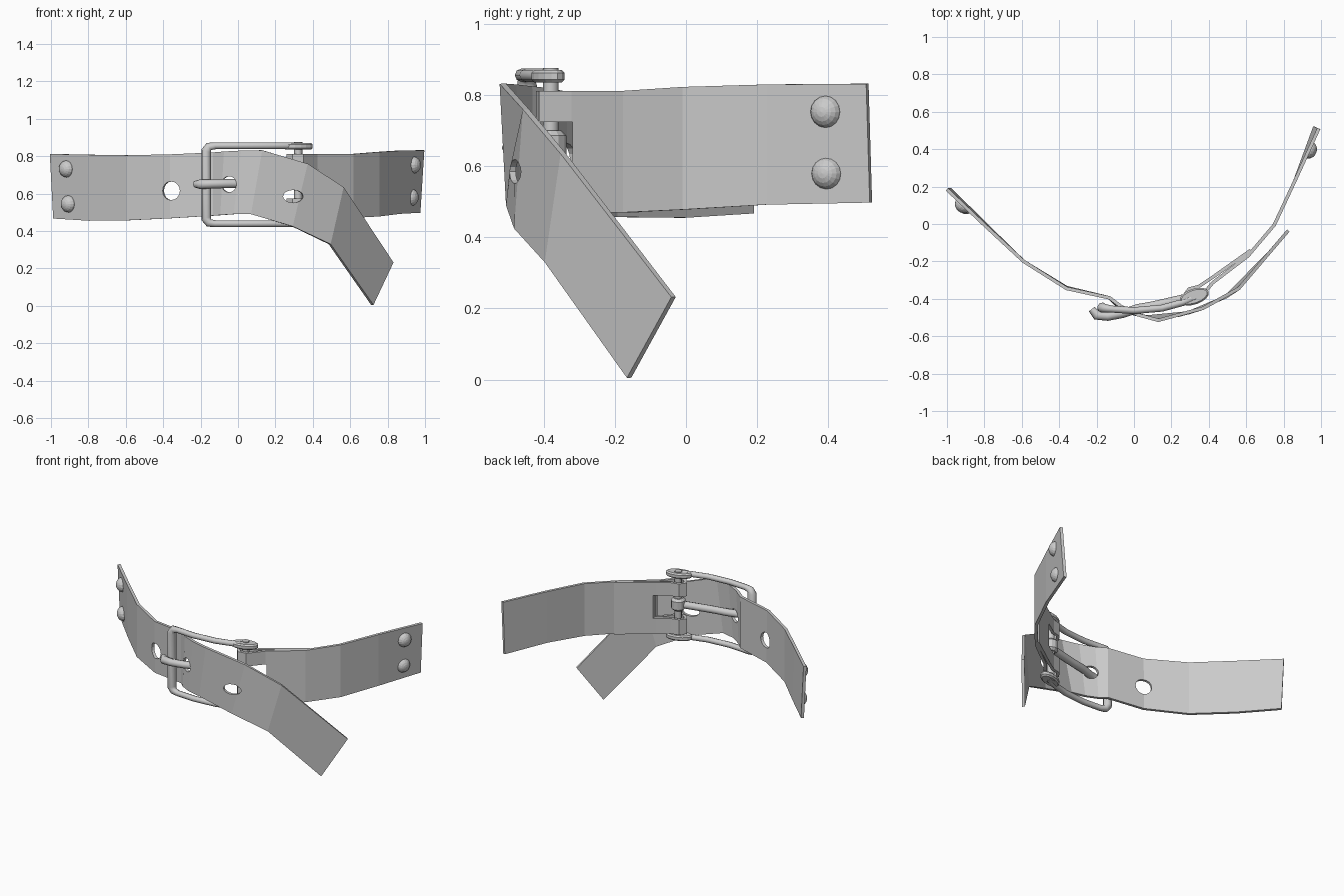
import bpy, bmesh, math
from mathutils import Vector, Matrix

if "Cube" in bpy.data.objects:
    bpy.data.objects.remove(bpy.data.objects["Cube"])


def link(name, mesh_or_curve):
    ob = bpy.data.objects.new(name, mesh_or_curve)
    bpy.context.collection.objects.link(ob)
    return ob


def from_bm(name, bm):
    bmesh.ops.recalc_face_normals(bm, faces=bm.faces)
    me = bpy.data.meshes.new(name)
    bm.to_mesh(me)
    bm.free()
    return link(name, me)


def apply_mods(ob):
    bpy.context.view_layer.objects.active = ob
    for m in list(ob.modifiers):
        bpy.ops.object.modifier_apply(modifier=m.name)


def strap(name, sections, thickness):
    """Ribbon through (top edge, bottom edge) pairs, given thickness."""
    bm = bmesh.new()
    rows = [[bm.verts.new(p) for p in s] for s in sections]
    for a, b in zip(rows, rows[1:]):
        bm.faces.new((a[0], b[0], b[1], a[1]))
    ob = from_bm(name, bm)
    m = ob.modifiers.new("thick", 'SOLIDIFY')
    m.thickness, m.offset, m.use_even_offset = thickness, 0, True
    apply_mods(ob)
    return ob


def cut(ob, bm):
    tool = from_bm("cutter", bm)
    tool.hide_render = True
    m = ob.modifiers.new("cut", 'BOOLEAN')
    m.operation, m.object, m.solver = 'DIFFERENCE', tool, 'EXACT'
    apply_mods(ob)
    bpy.data.objects.remove(tool)


def punch(ob, x, y, z, rx, rz, turn=0):
    """Oval hole through the strap; turn is the heading of its axis about z."""
    bm = bmesh.new()
    bmesh.ops.create_cone(bm, cap_ends=True, segments=16, radius1=1, radius2=1, depth=0.16,
                          matrix=Matrix.Translation((x, y, z)) @ Matrix.Rotation(turn, 4, 'Z')
                          @ Matrix.Rotation(math.pi / 2, 4, 'X') @ Matrix.Diagonal((rx, rz, 1, 1)))
    cut(ob, bm)


def rod(name, pts, radius, radii=None, res=2):
    cu = bpy.data.curves.new(name, 'CURVE')
    cu.dimensions, cu.bevel_depth, cu.bevel_resolution, cu.use_fill_caps = '3D', radius, res, True
    sp = cu.splines.new('POLY')
    sp.points.add(len(pts) - 1)
    for i, p in enumerate(pts):
        sp.points[i].co = (*p, 1)
        sp.points[i].radius = radii[i] if radii else 1
    ob = link(name, cu)
    for o in bpy.context.selected_objects:
        o.select_set(False)
    ob.select_set(True)
    bpy.context.view_layer.objects.active = ob
    bpy.ops.object.convert(target='MESH')
    return ob


# Long strap: left end, under the buckle bar, out through the frame, drooping tail
upper = [(-1, .185, .812), (-.8, -.005, .808), (-.59, -.2, .805), (-.36, -.345, .81), (-.13, -.395, .82),
         (-.07, -.44, .825), (.02, -.485, .83), (.13, -.515, .832), (.37, -.45, .76),
         (.56, -.345, .635), (.825, -.035, .232)]
lower = [(-.982, .185, .467), (-.79, -.005, .455), (-.59, -.2, .457), (-.36, -.34, .468), (-.13, -.395, .482),
         (-.09, -.435, .485), (-.02, -.475, .49), (.07, -.497, .49), (.29, -.475, .425),
         (.49, -.39, .33), (.718, -.16, .005)]
tail = strap("long_strap", list(zip(upper, lower)), .018)
punch(tail, -.355, -.34, .615, .05, .05, -.4)
punch(tail, -.045, -.455, .65, .045, .043, -.3)
punch(tail, .295, -.48, .585, .056, .034, .25)

# Short strap: right end, looped round the pin and folded back on the inside
path = [(.985, .52, .832, .5), (.86, .23, .83, .492), (.75, -.005, .823, .478), (.61, -.17, .812, .47),
        (.42, -.315, .812, .472), (.345, -.405, .812, .475), (.295, -.412, .812, .475),
        (.27, -.38, .812, .475), (.295, -.347, .812, .475), (.345, -.335, .812, .475),
        (.42, -.285, .812, .472), (.625, -.14, .812, .47)]
sections = [((x, y, t), (x, y, b)) for x, y, t, b in path]
sections[0] = ((.988, .51, .832), (.967, .52, .498))
loop = strap("short_strap", sections, .018)
bm = bmesh.new()
bmesh.ops.create_cube(bm, size=1, matrix=Matrix.Translation((.325, -.36, .65))
                      @ Matrix.Diagonal((.21, .3, .15, 1)))
cut(loop, bm)

# Buckle frame: two bowed arms joined by the thicker left bar
arm = [(.33, -.39), (.26, -.42), (.15, -.45), (0, -.463), (-.12, -.455)]
top = [(x, y, .856) for x, y in arm] + [(-.155, -.45, .852), (-.17, -.447, .828)]
pts = top + [(x, y, 1.295 - z) for x, y, z in reversed(top)]
rad = [1] * 5 + [1.2, 1.5]
rod("buckle_frame", pts, .0185, rad + rad[::-1])

# Oval lugs at the arm ends and the pin between them
for nm, z in (("upper_lug", .853), ("lower_lug", .442)):
    bm = bmesh.new()
    bmesh.ops.create_cone(bm, cap_ends=True, segments=16, radius1=1, radius2=1, depth=.034,
                          matrix=Matrix.Translation((.322, -.388, z)) @ Matrix.Rotation(.33, 4, 'Z')
                          @ Matrix.Diagonal((.082, .042, 1, 1)))
    rim = [e for e in bm.edges if abs(e.verts[0].co.z - e.verts[1].co.z) < 1e-4]
    bmesh.ops.bevel(bm, geom=rim, offset=.008, segments=1, affect='EDGES')
    from_bm(nm, bm)
rod("hinge_pin", [(.322, -.38, .422), (.322, -.38, .876)], .022)

# Tongue with its eye round the pin, rising through the hole onto the left bar
rod("tongue", [(.285, -.395, .655), (.2, -.415, .655), (.1, -.438, .655), (.02, -.452, .655),
               (-.06, -.478, .653), (-.14, -.494, .652), (-.2, -.487, .65), (-.226, -.455, .65)],
    .024, [1, 1, 1, 1, 1, 1, 1.1, .8])
bm = bmesh.new()
bmesh.ops.create_cone(bm, cap_ends=True, segments=12, radius1=.044, radius2=.044, depth=.08,
                      matrix=Matrix.Translation((.322, -.38, .66)))
rim = [e for e in bm.edges if abs(e.verts[0].co.z - e.verts[1].co.z) < 1e-4]
bmesh.ops.bevel(bm, geom=rim, offset=.014, segments=1, affect='EDGES')
from_bm("tongue_eye", bm)

# Domed rivets on the outer faces of both strap ends
rivets = [(-.915, .1, .732, (-.69, -.72, 0)), (-.905, .095, .545, (-.69, -.72, 0)),
          (.938, .395, .753, (.92, -.39, 0)), (.926, .398, .58, (.92, -.39, 0))]
for i, (x, y, z, n) in enumerate(rivets):
    bm = bmesh.new()
    bmesh.ops.create_uvsphere(bm, u_segments=16, v_segments=10, radius=.046)
    bmesh.ops.delete(bm, geom=[v for v in bm.verts if v.co.z < -.001], context='VERTS')
    bmesh.ops.holes_fill(bm, edges=bm.edges[:], sides=0)
    bmesh.ops.transform(bm, verts=bm.verts, matrix=Matrix.Translation((x, y, z))
                        @ Vector(n).to_track_quat('Z', 'Y').to_matrix().to_4x4()
                        @ Matrix.Diagonal((1, 1, .85, 1)))
    from_bm("rivet_%d" % (i + 1), bm)
